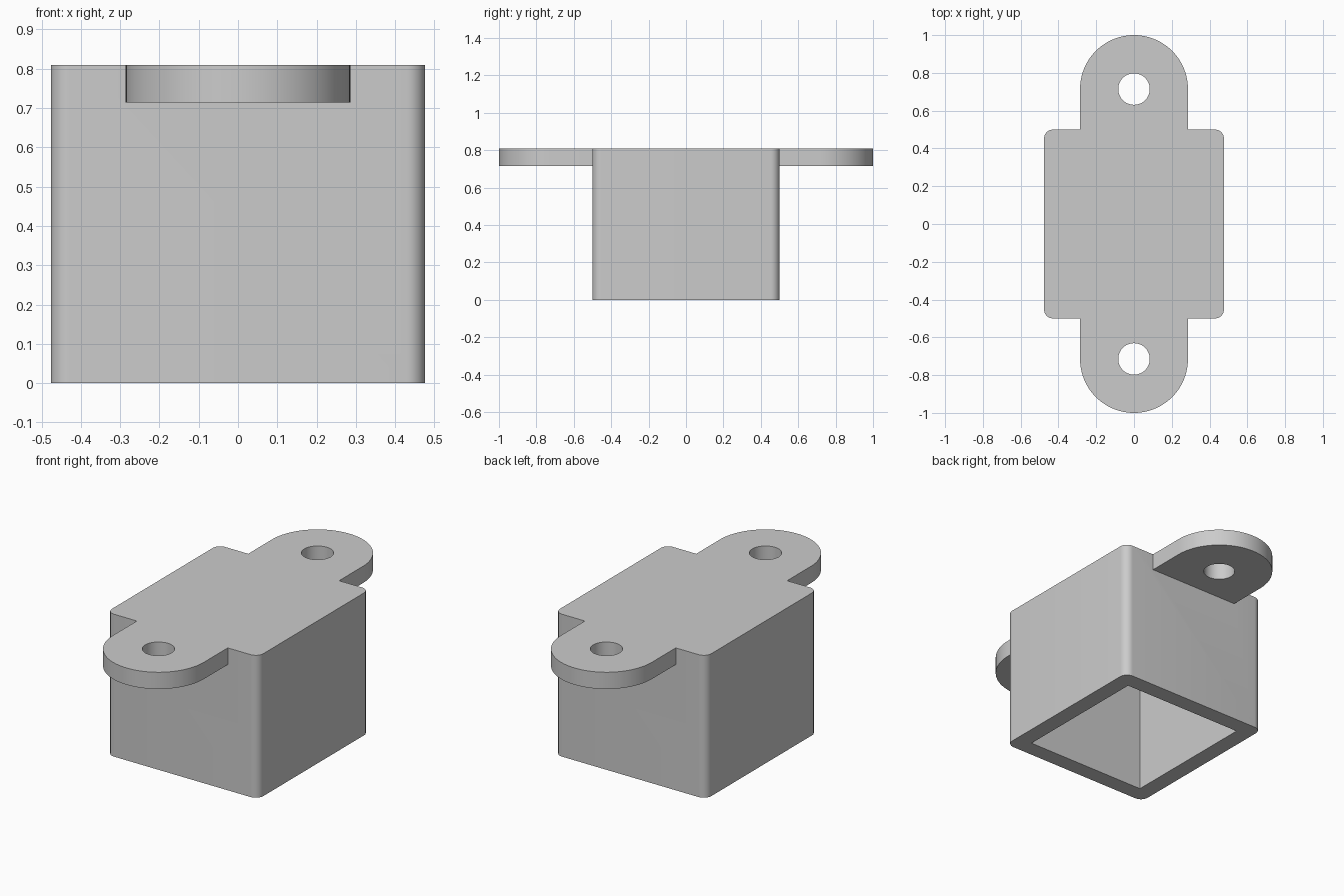
import bpy
import math

if "Cube" in bpy.data.objects:
    bpy.data.objects.remove(bpy.data.objects["Cube"], do_unlink=True)

U = 2 / 42                      # one design unit
WIDTH, DEPTH, HEIGHT = 20 * U, 21 * U, 17 * U
WALL = 2 * U
CORNER = U
TAB_R, HOLE_R, HOLE_Y = 6 * U, 1.75 * U, 15 * U

grey = bpy.data.materials.new("light_grey")
grey.use_nodes = True
colour = (0.6, 0.6, 0.6, 1)
grey.diffuse_color = colour
grey.node_tree.nodes["Principled BSDF"].inputs["Base Color"].default_value = colour


def arc(cx, cy, r, start, end, steps):
    """Points along an arc, angles in degrees."""
    angles = [math.radians(start + (end - start) * i / steps) for i in range(steps + 1)]
    return [(cx + r * math.cos(a), cy + r * math.sin(a)) for a in angles]


def prism(name, outline, z0, z1):
    """Extrude a counter-clockwise outline from z0 to z1."""
    n = len(outline)
    verts = [(x, y, z) for z in (z0, z1) for x, y in outline]
    faces = [list(range(n))[::-1], list(range(n, 2 * n))]
    faces += [(i, (i + 1) % n, n + (i + 1) % n, n + i) for i in range(n)]
    mesh = bpy.data.meshes.new(name)
    mesh.from_pydata(verts, [], faces)
    mesh.materials.append(grey)
    obj = bpy.data.objects.new(name, mesh)
    bpy.context.collection.objects.link(obj)
    return obj


def combine(target, other, operation):
    """Apply a boolean and discard the helper."""
    mod = target.modifiers.new(operation.lower(), "BOOLEAN")
    mod.operation, mod.solver, mod.object = operation, "EXACT", other
    bpy.ops.object.select_all(action="DESELECT")
    bpy.context.view_layer.objects.active = target
    target.select_set(True)
    bpy.ops.object.modifier_apply(modifier=mod.name)
    bpy.data.objects.remove(other, do_unlink=True)


# Box with rounded upright edges
cx, cy = WIDTH / 2 - CORNER, DEPTH / 2 - CORNER
outline = []
for k, (sx, sy) in enumerate([(1, 1), (-1, 1), (-1, -1), (1, -1)]):
    outline += arc(sx * cx, sy * cy, CORNER, 90 * k, 90 * k + 90, 10)
housing = prism("housing", outline, 0, HEIGHT)

# Mounting tabs at front and back, flush with the top
for side in (1, -1):
    root = DEPTH / 2 - WALL / 2
    tab = arc(0, HOLE_Y, TAB_R, 0, 180, 48) + [(-TAB_R, root), (TAB_R, root)]
    tab = [(x * side, y * side) for x, y in tab]
    combine(housing, prism("tab", tab, HEIGHT - WALL, HEIGHT), "UNION")

# Screw holes
for side in (1, -1):
    hole = arc(0, side * HOLE_Y, HOLE_R, 0, 360, 48)[:-1]
    combine(housing, prism("hole_cutter", hole, HEIGHT - 2 * WALL, HEIGHT + WALL), "DIFFERENCE")

# Square-cornered pocket, open at the bottom
px, py = WIDTH / 2 - WALL, DEPTH / 2 - WALL
pocket = [(-px, -py), (px, -py), (px, py), (-px, py)]
combine(housing, prism("pocket_cutter", pocket, -WALL, HEIGHT - WALL), "DIFFERENCE")

# Smooth curves, crisp edges
housing.select_set(True)
bpy.context.view_layer.objects.active = housing
bpy.ops.object.shade_smooth_by_angle(angle=math.radians(30))
